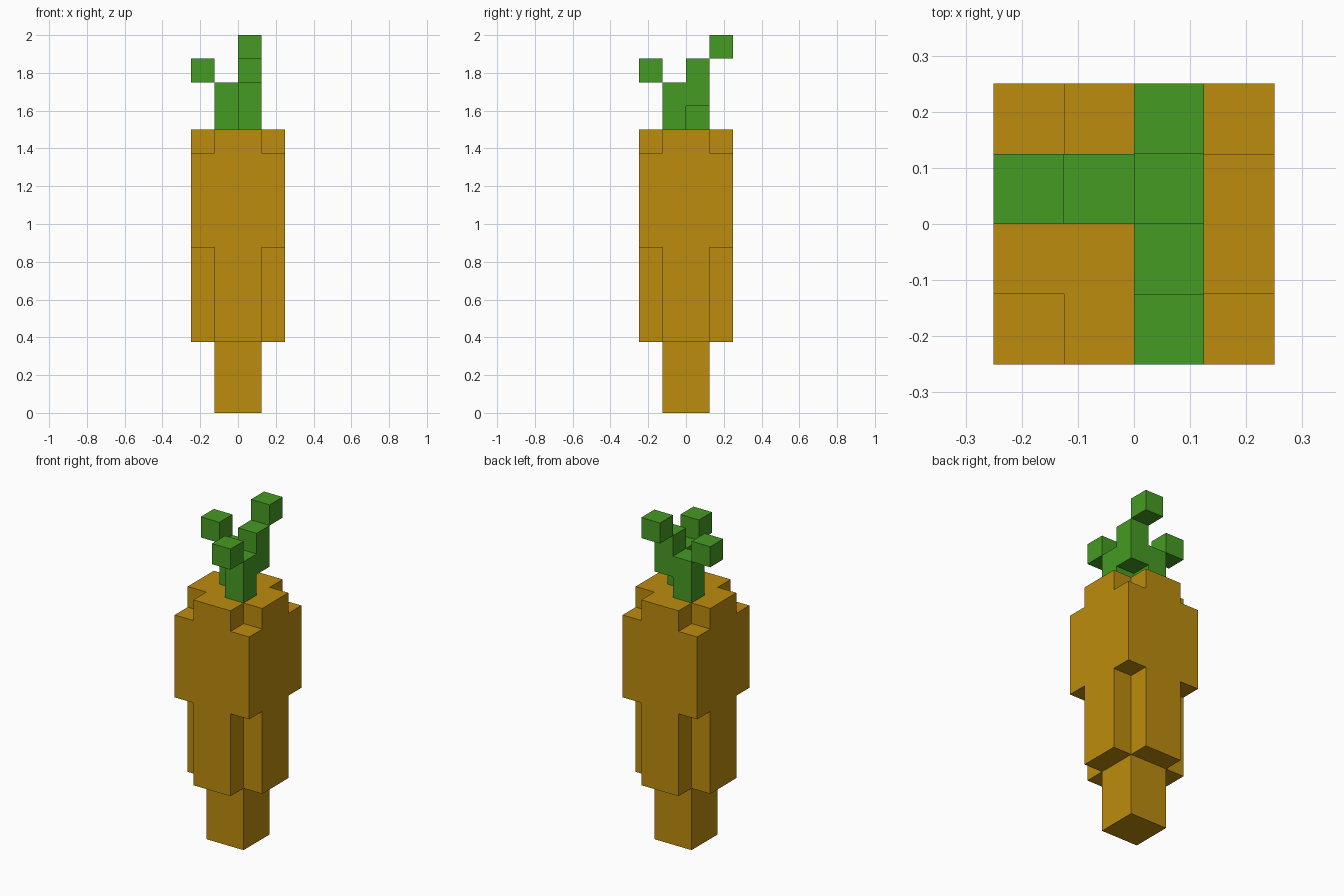
import bpy
import bmesh
from mathutils import Vector

if "Cube" in bpy.data.objects:
    bpy.data.objects.remove(bpy.data.objects["Cube"])

U = 0.125  # edge length of one block


def material(name, rgb):
    m = bpy.data.materials.new(name)
    m.diffuse_color = (*rgb, 1.0)
    m.use_nodes = True
    m.node_tree.nodes["Principled BSDF"].inputs["Base Color"].default_value = m.diffuse_color
    return m


def block_part(name, cells, mat):
    """Join unit blocks into one shell, keeping only the outer faces."""
    cells = set(cells)
    bm = bmesh.new()
    for cell in cells:
        centre = Vector(cell) + Vector((0.5, 0.5, 0.5))
        for axis in range(3):
            for sign in (-1, 1):
                n = Vector((0, 0, 0))
                n[axis] = sign
                if tuple(int(c + d) for c, d in zip(cell, n)) in cells:
                    continue
                a = Vector((0, 0, 0))
                a[(axis + 1) % 3] = 0.5
                b = n.cross(a)
                mid = centre + n * 0.5
                corners = (mid - a - b, mid + a - b, mid + a + b, mid - a + b)
                bm.faces.new([bm.verts.new(c * U) for c in corners])
    bmesh.ops.remove_doubles(bm, verts=bm.verts, dist=0.001)
    bmesh.ops.dissolve_limit(bm, angle_limit=0.01, verts=bm.verts, edges=bm.edges)
    mesh = bpy.data.meshes.new(name)
    bm.to_mesh(mesh)
    bm.free()
    mesh.materials.append(mat)
    obj = bpy.data.objects.new(name, mesh)
    bpy.context.collection.objects.link(obj)
    return obj


orange = material("root_orange", (0.508, 0.262, 0.0044))
green = material("leaf_green", (0.061, 0.328, 0.017))

# Cross-sections of the root
span = range(-2, 2)
square = [(x, y) for x in span for y in span]
core = [(x, y) for x, y in square if x in (-1, 0) and y in (-1, 0)]
cross = [(x, y) for x, y in square if x in (-1, 0) or y in (-1, 0)]

# Root: narrow tip, notched lower body, full shoulders, notched cap
levels = [(core, 0, 3), (cross, 3, 7), (square, 7, 11), (cross, 11, 12)]
block_part("root", [(x, y, z) for section, z0, z1 in levels
                    for x, y in section for z in range(z0, z1)], orange)

# Leaf stalks, joined above the root
block_part("leaf_stalks", [(-1, 0, 12), (-1, 0, 13), (0, -1, 12), (0, -1, 13),
                           (0, 0, 13), (0, 0, 14)], green)

# Leaf tips, touching the stalks along their edges
for name, cell in (("left_leaf_tip", (-2, 0, 14)),
                   ("front_leaf_tip", (0, -2, 14)),
                   ("back_leaf_tip", (0, 1, 15))):
    block_part(name, [cell], green)
